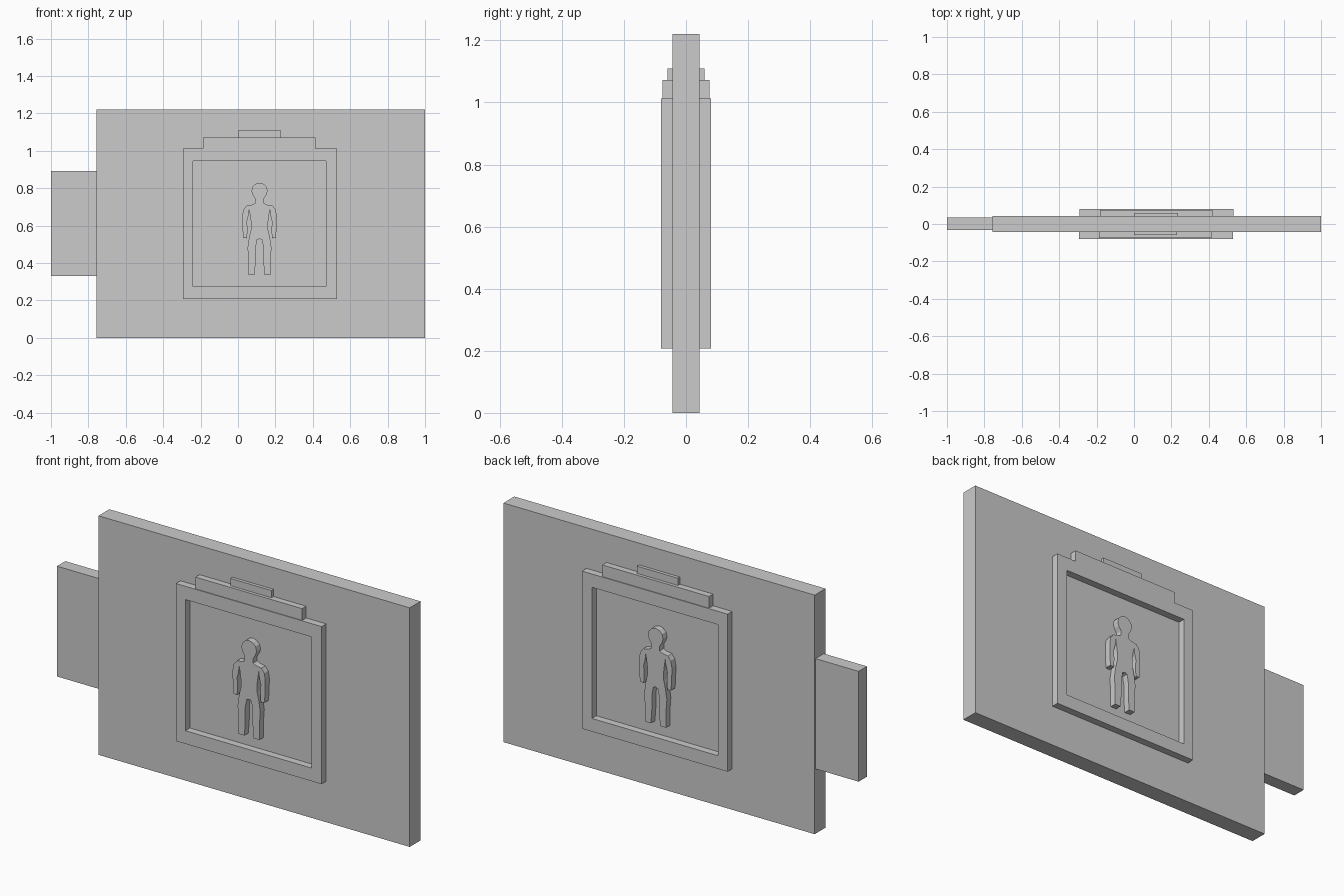
import bpy, bmesh

if "Cube" in bpy.data.objects:
    bpy.data.objects.remove(bpy.data.objects["Cube"])

FACE = 0.0435  # half thickness of the panel


def finish(name, bm):
    bmesh.ops.recalc_face_normals(bm, faces=bm.faces)
    mesh = bpy.data.meshes.new(name)
    bm.to_mesh(mesh)
    bm.free()
    obj = bpy.data.objects.new(name, mesh)
    bpy.context.collection.objects.link(obj)


def extrude(name, points, y0, y1):
    """Solid from an outline in the x-z plane."""
    bm = bmesh.new()
    face = bm.faces.new([bm.verts.new((x, y0, z)) for x, z in points])
    out = bmesh.ops.extrude_face_region(bm, geom=[face], use_keep_orig=True)
    verts = [g for g in out["geom"] if isinstance(g, bmesh.types.BMVert)]
    bmesh.ops.translate(bm, verts=verts, vec=(0, y1 - y0, 0))
    finish(name, bm)


def rect(x0, x1, z0, z1):
    return [(x0, z0), (x1, z0), (x1, z1), (x0, z1)]


def ring(name, outer, inner, y0, y1):
    """Picture frame with a through opening."""
    bm = bmesh.new()
    loops = [[bm.verts.new((x, y, z)) for x, z in pts]
             for pts, y in ((outer, y0), (outer, y1), (inner, y1), (inner, y0))]
    for k in range(4):
        a, b = loops[k], loops[(k + 1) % 4]
        for i in range(4):
            j = (i + 1) % 4
            bm.faces.new((a[i], a[j], b[j], b[i]))
    finish(name, bm)


# Main panel and side tab
extrude("panel", rect(-0.757, 1.0, 0, 1.22), -FACE, FACE)
extrude("side_tab", rect(-1.0, -0.757, 0.33, 0.893), -0.031, 0.036)

# Half outline of the standing figure: offset from its centre line, height
half = [(0, .829), (.021, .823), (.037, .808), (.043, .786), (.037, .765),
        (.024, .744), (.024, .720), (.037, .712), (.070, .706), (.086, .685),
        (.092, .655), (.092, .620), (.088, .535), (.067, .532), (.064, .578),
        (.067, .620), (.058, .658), (.056, .690), (.051, .658), (.046, .620),
        (.046, .578), (.056, .535), (.064, .481), (.059, .417), (.059, .337),
        (.026, .337), (.021, .406), (.021, .481), (.013, .524), (0, .529)]
profile = half + [(-x, z) for x, z in half[-2:0:-1]]

# The same raised relief on both faces
for side, s, dx in (("front", -1, 0.0), ("back", 1, 0.004)):
    base = s * FACE
    ring(side + "_frame", rect(-0.295 + dx, 0.528 + dx, 0.208, 1.012),
         rect(-0.241 + dx, 0.471 + dx, 0.275, 0.944), base, s * 0.08)
    extrude(side + "_crown", rect(-0.187 + dx, 0.415 + dx, 1.012, 1.072), base, s * 0.076)
    extrude(side + "_crest", rect(0.0 + dx, 0.231 + dx, 1.072, 1.109), base, s * 0.06)
    extrude(side + "_figure", [(x + 0.115 + dx, z) for x, z in profile], base, s * 0.076)
